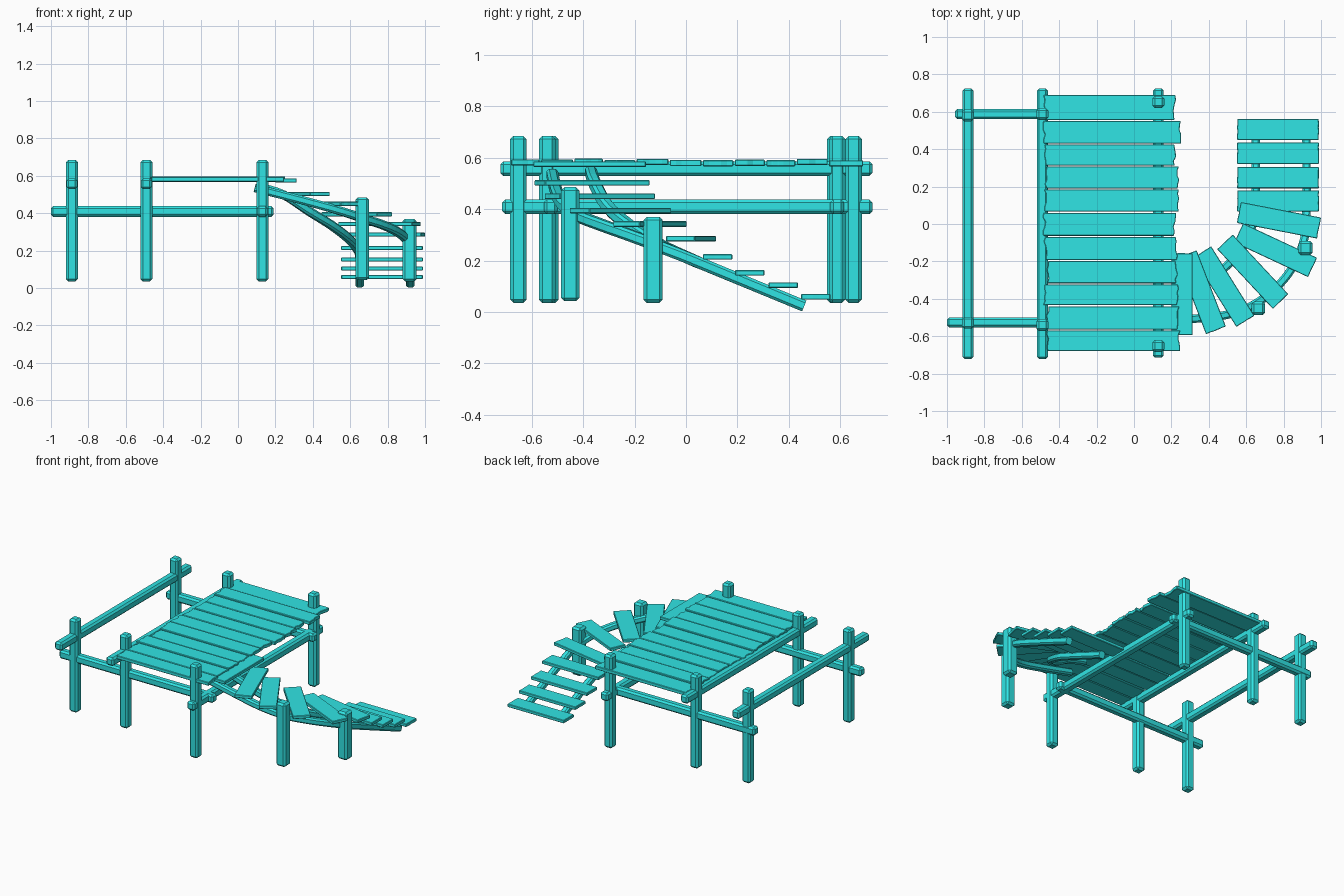
import bpy, bmesh, math, random
from mathutils import Vector, Matrix

if "Cube" in bpy.data.objects:
    bpy.data.objects.remove(bpy.data.objects["Cube"])
random.seed(4)

mat = bpy.data.materials.new("teal_wood")
mat.diffuse_color = (0.03, 0.78, 0.78, 1)
mat.use_nodes = True
mat.node_tree.nodes["Principled BSDF"].inputs["Base Color"].default_value = mat.diffuse_color


def finish(bm, name, bevel=0.0):
    bmesh.ops.recalc_face_normals(bm, faces=bm.faces)
    me = bpy.data.meshes.new(name)
    bm.to_mesh(me)
    bm.free()
    ob = bpy.data.objects.new(name, me)
    bpy.context.collection.objects.link(ob)
    me.materials.append(mat)
    if bevel:
        m = ob.modifiers.new("chamfer", 'BEVEL')
        m.width = bevel
        m.segments = 1
    return ob


def box(name, lo, hi, bevel=0.012):
    lo, hi = Vector(lo), Vector(hi)
    bm = bmesh.new()
    bmesh.ops.create_cube(bm, size=1)
    bmesh.ops.scale(bm, vec=hi - lo, verts=bm.verts)
    bmesh.ops.translate(bm, vec=(lo + hi) / 2, verts=bm.verts)
    return finish(bm, name, bevel)


def post(name, x, y, z0, z1, w=0.064):
    h = w / 2
    box(name, (x - h, y - h, z0), (x + h, y + h, z1), 0.013)


def plank(name, center, length, width, thick, angle=0.0, rough=0.0):
    # board outline with slightly worn ends, extruded upward
    n = 5
    ys = [-width / 2 + width * i / n for i in range(n + 1)]
    jit = lambda: random.uniform(-rough, 0)
    pts = [(length / 2 + jit(), y) for y in ys]
    pts += [(-length / 2 - jit(), y) for y in reversed(ys)]
    bm = bmesh.new()
    f = bm.faces.new([bm.verts.new((x, y, -thick / 2)) for x, y in pts])
    r = bmesh.ops.extrude_face_region(bm, geom=[f])
    top = [v for v in r["geom"] if isinstance(v, bmesh.types.BMVert)]
    bmesh.ops.translate(bm, vec=(0, 0, thick), verts=top)
    bm.transform(Matrix.Translation(center) @ Matrix.Rotation(math.radians(angle), 4, 'Z'))
    finish(bm, name, 0.003)


def smooth_path(pts, steps=4):
    # Catmull-Rom through the points
    p = [Vector(q) for q in pts]
    p = [2 * p[0] - p[1]] + p + [2 * p[-1] - p[-2]]
    out = []
    for i in range(1, len(p) - 2):
        a, b, c, d = p[i - 1:i + 3]
        for s in range(steps):
            t = s / steps
            out.append(0.5 * (2 * b + (c - a) * t + (2 * a - 5 * b + 4 * c - d) * t * t
                              + (3 * b - a - 3 * c + d) * t ** 3))
    return out + [p[-2]]


def stringer(name, pts, w=0.045, c=0.01):
    # chamfered square section swept along the path
    path = smooth_path(pts)
    h = w / 2
    sec = [(h, h - c), (h - c, h), (c - h, h), (-h, h - c),
           (-h, c - h), (c - h, -h), (h - c, -h), (h, c - h)]
    bm = bmesh.new()
    rings = []
    for i, q in enumerate(path):
        t = (path[min(i + 1, len(path) - 1)] - path[max(i - 1, 0)]).normalized()
        side = t.cross(Vector((0, 0, 1))).normalized()
        up = side.cross(t)
        rings.append([bm.verts.new(q + side * a + up * b) for a, b in sec])
    for r0, r1 in zip(rings, rings[1:]):
        for k in range(8):
            j = (k + 1) % 8
            bm.faces.new((r0[k], r0[j], r1[j], r1[k]))
    bm.faces.new(rings[0])
    bm.faces.new(rings[-1])
    finish(bm, name)


# main posts
for i, (x, y) in enumerate([(-0.888, 0.58), (-0.888, -0.528), (-0.49, 0.588),
                            (-0.49, -0.54), (0.13, 0.652), (0.13, -0.652)]):
    post(f"main_post_{i + 1}", x, y, 0.035, 0.685)

# stair posts
post("stair_post_1", 0.665, -0.45, 0.042, 0.485, 0.072)
post("stair_post_2", 0.917, -0.128, 0.035, 0.37, 0.075)

# long cross beams (along x) and rails (along y)
box("back_beam", (-0.957, 0.561, 0.38), (0.19, 0.615, 0.438))
box("front_beam", (-1.0, -0.553, 0.38), (0.19, -0.499, 0.438))
for name, x, y0, y1, z in [("outer_rail", -0.888, -0.722, 0.725, 0.557),
                           ("deck_beam", -0.49, -0.722, 0.725, 0.557),
                           ("lower_beam", 0.13, -0.715, 0.725, 0.409)]:
    box(name, (x - 0.029, y0, z - 0.029), (x + 0.029, y1, z + 0.029))

# deck planks
edges = [0.692, 0.554, 0.428, 0.31, 0.187, 0.063, -0.066, -0.195,
         -0.32, -0.437, -0.567, -0.683]
ends = [0.225, 0.255, 0.225, 0.245, 0.245, 0.225, 0.235, 0.235, 0.24, 0.245, 0.25]
for i, e in enumerate(ends):
    a, b = edges[i], edges[i + 1]
    left = -0.475 + random.uniform(-0.02, 0.01)
    z = 0.58 + random.uniform(-0.003, 0.004)
    plank(f"deck_plank_{i + 1}", ((left + e) / 2, (a + b) / 2, z),
          e - left, a - b - 0.006, 0.024, 0, 0.014)

# stair treads: x, y, z, turn
treads = [(0.257, -0.375, 0.575, -90), (0.36, -0.365, 0.502, -69), (0.48, -0.335, 0.45, -58),
          (0.635, -0.255, 0.394, -47), (0.757, -0.14, 0.342, -25), (0.775, 0.02, 0.285, -11),
          (0.77, 0.123, 0.214, 0), (0.77, 0.248, 0.152, 0),
          (0.77, 0.378, 0.104, 0), (0.77, 0.505, 0.059, 0)]
for i, (x, y, z, ang) in enumerate(treads):
    plank(f"stair_tread_{i + 1}", (x, y, z), 0.438, 0.114, 0.022, ang, 0.002)

# curved stair stringers
stringer("outer_stringer", [(0.09, -0.52, 0.535), (0.34, -0.505, 0.47), (0.52, -0.48, 0.42),
                            (0.66, -0.42, 0.375), (0.78, -0.32, 0.335), (0.86, -0.21, 0.295),
                            (0.91, -0.08, 0.245), (0.922, 0.06, 0.188), (0.922, 0.46, 0.023)])
stringer("inner_stringer", [(0.1, -0.37, 0.545), (0.24, -0.355, 0.5), (0.38, -0.305, 0.41),
                            (0.5, -0.22, 0.335), (0.59, -0.11, 0.265), (0.64, 0.02, 0.205),
                            (0.65, 0.12, 0.163), (0.65, 0.46, 0.023)])
